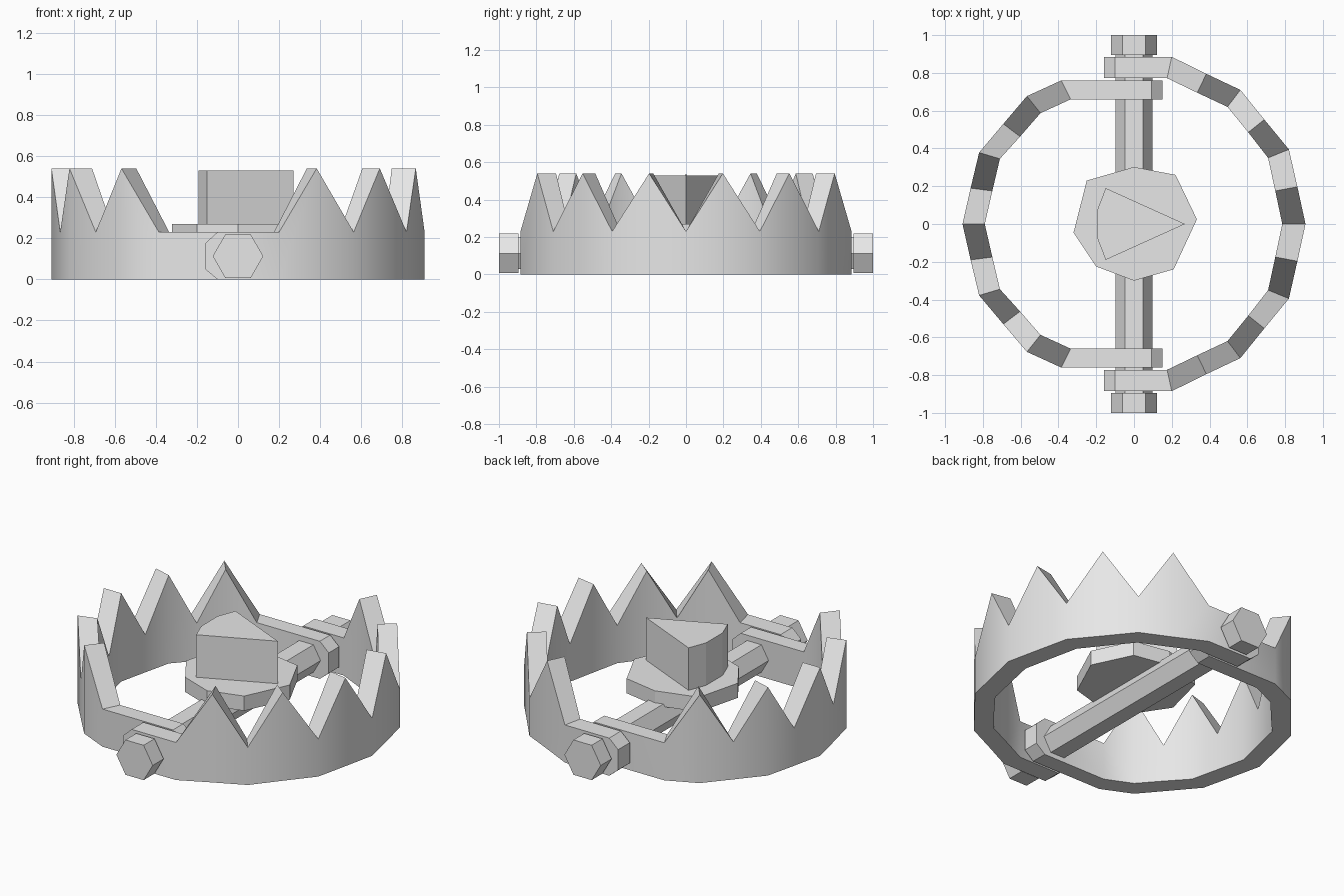
import bpy, bmesh, math

cube = bpy.data.objects.get("Cube")
if cube:
    bpy.data.objects.remove(cube, do_unlink=True)

steel = bpy.data.materials.new("grey steel")
steel.diffuse_color = (0.8, 0.8, 0.8, 1)
steel.use_nodes = True
steel.node_tree.nodes["Principled BSDF"].inputs["Base Color"].default_value = (0.8, 0.8, 0.8, 1)


def finish(name, bm, smooth=False):
    bmesh.ops.recalc_face_normals(bm, faces=bm.faces)
    mesh = bpy.data.meshes.new(name)
    bm.to_mesh(mesh)
    bm.free()
    mesh.materials.append(steel)
    obj = bpy.data.objects.new(name, mesh)
    bpy.context.collection.objects.link(obj)
    if smooth:
        bpy.ops.object.select_all(action='DESELECT')
        obj.select_set(True)
        bpy.context.view_layer.objects.active = obj
        bpy.ops.object.shade_smooth_by_angle(angle=math.radians(31))
    return obj


def loft(name, rings, smooth=False):
    """Skin a row of equal-sided cross-sections and cap both ends."""
    bm = bmesh.new()
    loops = [[bm.verts.new(p) for p in ring] for ring in rings]
    n = len(loops[0])
    for a, b in zip(loops, loops[1:]):
        for i in range(n):
            j = (i + 1) % n
            bm.faces.new((a[i], a[j], b[j], b[i]))
    bm.faces.new(loops[0])
    bm.faces.new(loops[-1])
    return finish(name, bm, smooth)


def prism(name, outline, z0, z1):
    return loft(name, [[(x, y, z) for x, y in outline] for z in (z0, z1)])


def hex_bar(name, radius, y0, y1, z=0.113):
    ring = [(radius * math.cos(math.radians(60 * i)),
             z + radius * math.sin(math.radians(60 * i))) for i in range(6)]
    return loft(name, [[(x, y, h) for x, h in ring] for y in (y0, y1)])


def jaw(name, half):
    """half: (outer x, outer y, inner x, inner y, low z, high z) from the middle to the hinge."""
    mirrored = [(ox, -oy, ix, -iy, lo, hi) for ox, oy, ix, iy, lo, hi in half[:0:-1]]
    return loft(name, [[(ox, oy, lo), (ox, oy, hi), (ix, iy, hi), (ix, iy, lo)]
                       for ox, oy, ix, iy, lo, hi in mirrored + half], smooth=True)


V, P = 0.23, 0.54   # valley and tooth tip heights

# Toothed jaws with chamfered hinge ends
jaw("left_jaw", [
    (0.908, 0, 0.785, 0, 0, V),
    (0.865, 0.197, 0.748, 0.175, 0, P),
    (0.82, 0.395, 0.71, 0.35, 0, V),
    (0.69, 0.553, 0.605, 0.485, 0, P),
    (0.563, 0.71, 0.495, 0.62, 0, V),
    (0.383, 0.795, 0.335, 0.695, 0, P),
    (0.20, 0.885, 0.175, 0.772, 0, V),
    (-0.10, 0.885, -0.10, 0.772, 0, V),
    (-0.16, 0.885, -0.16, 0.772, 0.05, 0.175)])
jaw("right_jaw", [
    (-0.908, 0, -0.79, 0, 0, P),
    (-0.865, 0.19, -0.75, 0.175, 0, V),
    (-0.82, 0.378, -0.71, 0.345, 0, P),
    (-0.692, 0.53, -0.603, 0.463, 0, V),
    (-0.567, 0.677, -0.495, 0.587, 0, P),
    (-0.385, 0.76, -0.335, 0.66, 0, V),
    (0.092, 0.76, 0.092, 0.66, 0, V),
    (0.152, 0.76, 0.152, 0.66, 0.05, 0.175)])

# Hinge rod and end nuts
hex_bar("hinge_rod", 0.097, -0.92, 0.92)
for side, s in (("front", -1), ("back", 1)):
    hex_bar(side + "_nut", 0.123, s * 0.895, s * 1.0)

# Pressure plate and bait wedge
prism("pressure_plate", [(-0.32, -0.045), (-0.25, 0.23), (0, 0.302), (0.22, 0.26),
                         (0.333, 0.025), (0.21, -0.24), (0, -0.30), (-0.20, -0.225)],
      0.18, 0.27)
prism("bait_wedge", [(-0.15, 0.19), (-0.192, 0.08), (-0.192, -0.08), (-0.15, -0.19),
                     (0.27, 0)], 0.265, 0.53)
